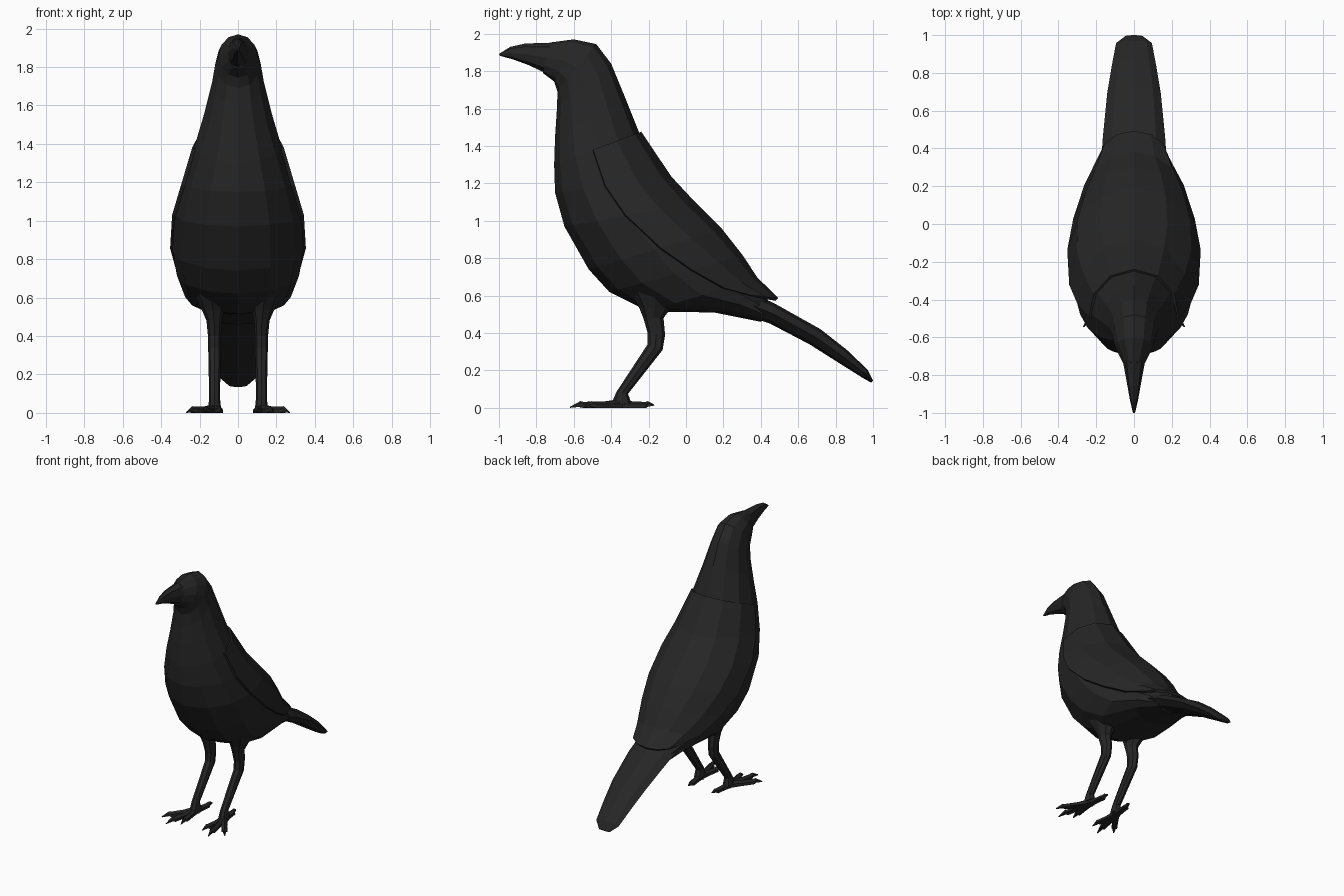
import bpy, bmesh, math
from mathutils import Vector

black = bpy.data.materials.new("soot black")
black.diffuse_color = (0.019, 0.019, 0.019, 1)
black.roughness = 0.9


def ring(back, front, hw, n=12, x=0.0):
    """Ellipse spanned between two (y, z) points, hw wide to each side."""
    b, f = Vector((x, *back)), Vector((x, *front))
    c, r = (b + f) / 2, (b - f) / 2
    return [c + r * math.cos(a) + Vector((hw * math.sin(a), 0, 0))
            for a in (2 * math.pi * k / n for k in range(n))]


def skin(name, rings, closed=True):
    """Bridge rows of points into one flat-shaded object."""
    bm = bmesh.new()
    rows = [[bm.verts.new(p) for p in r] for r in rings]
    n = len(rows[0])
    for a, b in zip(rows, rows[1:]):
        for k in range(n if closed else n - 1):
            m = (k + 1) % n
            bm.faces.new((a[k], a[m], b[m], b[k]))
    if closed:
        bm.faces.new(rows[0])
        bm.faces.new(rows[-1])
    bmesh.ops.recalc_face_normals(bm, faces=bm.faces)
    me = bpy.data.meshes.new(name)
    bm.to_mesh(me)
    bm.free()
    me.materials.append(black)
    ob = bpy.data.objects.new(name, me)
    bpy.context.collection.objects.link(ob)
    return ob


# Beak: hooked slightly down at the tip
skin("beak", [ring(*r, n=8) for r in (
    ((-1.0, 1.892), (-0.995, 1.882), 0.006),
    ((-0.94, 1.93), (-0.93, 1.865), 0.021),
    ((-0.86, 1.948), (-0.84, 1.832), 0.036),
    ((-0.70, 1.953), (-0.74, 1.785), 0.06),
    ((-0.60, 1.95), (-0.66, 1.78), 0.07))])

# Head and body: back point, breast point, half width
BODY = (
    ((-0.73, 1.953), (-0.765, 1.79), 0.052),
    ((-0.60, 1.97), (-0.705, 1.745), 0.10),
    ((-0.48, 1.945), (-0.687, 1.69), 0.118),
    ((-0.40, 1.84), (-0.690, 1.60), 0.135),
    ((-0.33, 1.67), (-0.700, 1.45), 0.175),
    ((-0.25, 1.47), (-0.705, 1.30), 0.227),
    ((-0.09, 1.23), (-0.700, 1.15), 0.285),
    ((0.04, 1.09), (-0.65, 0.97), 0.33),
    ((0.18, 0.95), (-0.52, 0.74), 0.341),
    ((0.29, 0.81), (-0.41, 0.62), 0.318),
    ((0.37, 0.69), (-0.20, 0.515), 0.275),
    ((0.43, 0.59), (0.15, 0.51), 0.20),
    ((0.46, 0.53), (0.40, 0.46), 0.14))
skin("body", [ring(*r) for r in BODY])

# Folded wings: a thin cape over the back, ending in a blunt point
edge = (95, 97, 93, 85, 76, 66)
rows = []
for (b, f, hw), deg in zip(BODY[5:11] + (((0.485, 0.58), (0.20, 0.62), 0.175),),
                           edge + (88,)):
    b, f = Vector((0, *b)), Vector((0, *f))
    c, r = (b + f) / 2, (b - f) / 2
    rows.append([c + (r * math.cos(a) + Vector((hw * math.sin(a), 0, 0))) * 1.012
                 for a in (math.radians(deg * k / 3) for k in range(-3, 4))])
wings = skin("folded_wings", rows, closed=False)
sol = wings.modifiers.new("thickness", 'SOLIDIFY')
sol.thickness = 0.02
sol.offset = 0

# Tail: flat and slightly curved, narrowing to a rounded end
skin("tail", [ring(*r, n=8) for r in (
    ((0.25, 0.66), (0.22, 0.53), 0.18),
    ((0.47, 0.56), (0.45, 0.45), 0.165),
    ((0.72, 0.42), (0.66, 0.34), 0.142),
    ((0.86, 0.31), (0.81, 0.245), 0.118),
    ((0.97, 0.205), (0.945, 0.16), 0.095),
    ((1.0, 0.145), (0.99, 0.135), 0.045))])

# Legs and feet, one per side
for side, s in (("right", 1), ("left", -1)):
    skin(side + "_leg", [ring(b, f, hw, n=8, x=s * x) for b, f, hw, x in (
        ((-0.02, 0.62), (-0.30, 0.62), 0.09, 0.14),
        ((-0.08, 0.535), (-0.25, 0.535), 0.058, 0.13),
        ((-0.12, 0.48), (-0.228, 0.48), 0.04, 0.124),
        ((-0.112, 0.39), (-0.205, 0.40), 0.034, 0.122),
        ((-0.125, 0.31), (-0.205, 0.34), 0.033, 0.122),
        ((-0.31, 0.075), (-0.372, 0.085), 0.028, 0.122),
        ((-0.29, 0.02), (-0.40, 0.02), 0.034, 0.122))])
    start = Vector((s * 0.122, -0.345, 0))
    for name, tx, ty in (("inner", 0.09, -0.565), ("middle", 0.18, -0.62),
                         ("outer", 0.268, -0.545), ("hind", 0.10, -0.17)):
        d = Vector((s * tx, ty, 0)) - start
        w = Vector((-d.y, d.x, 0)).normalized()
        hind = name == "hind"
        # fraction along toe, half width, bottom and top height
        prof = ((-0.08, 0.026, 0.0, 0.05), (0.35, 0.021, 0.0, 0.034),
                (0.74, 0.021, 0.0, 0.032), (0.80, 0.012, 0.006, 0.036),
                (1.0, 0.003, 0.012 if hind else 0.0, 0.018 if hind else 0.006))
        skin(f"{side}_{name}_toe", [
            [start + d * t + w * h * u + Vector((0, 0, lo + (hi - lo) * v))
             for u, v in ((-1, 0), (1, 0), (0.9, 0.6), (0, 1), (-0.9, 0.6))]
            for t, h, lo, hi in prof])
